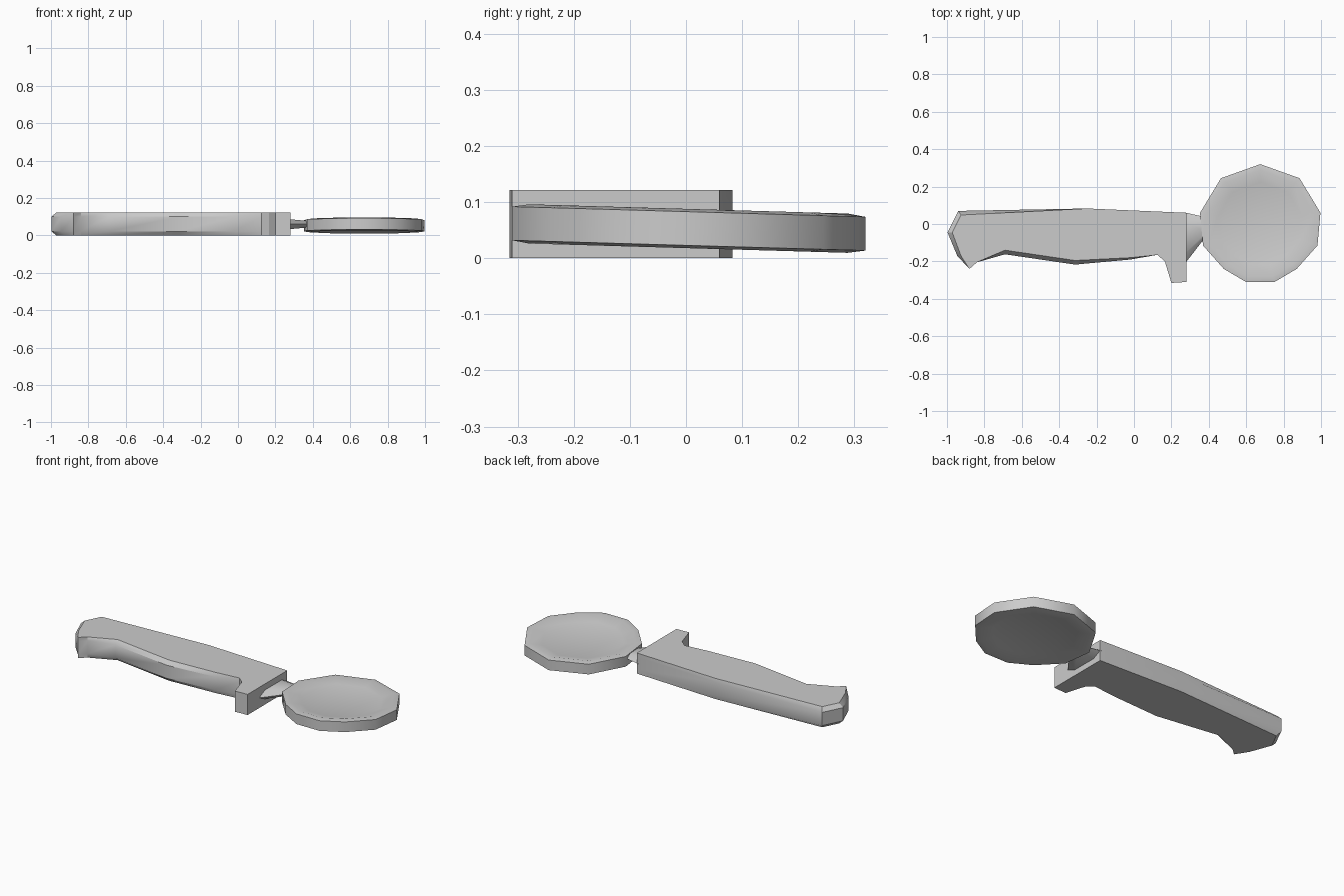
import bpy
import bmesh
import math

default = bpy.data.objects.get("Cube")
if default:
    bpy.data.objects.remove(default, do_unlink=True)

GREY = (0.6, 0.6, 0.6, 1.0)
grey = bpy.data.materials.new("plain grey")
grey.use_nodes = True
grey.diffuse_color = GREY
grey.node_tree.nodes["Principled BSDF"].inputs["Base Color"].default_value = GREY


def loft(name, rings, angle):
    """Skin a stack of equal-length rings, cap both ends, smooth by angle."""
    bm = bmesh.new()
    loops = [[bm.verts.new(p) for p in ring] for ring in rings]
    for a, b in zip(loops, loops[1:]):
        for i in range(len(a)):
            j = (i + 1) % len(a)
            bm.faces.new((a[i], a[j], b[j], b[i]))
    bm.faces.new(loops[0][::-1])
    bm.faces.new(loops[-1])
    bmesh.ops.recalc_face_normals(bm, faces=bm.faces)
    mesh = bpy.data.meshes.new(name)
    bm.to_mesh(mesh)
    bm.free()
    obj = bpy.data.objects.new(name, mesh)
    bpy.context.collection.objects.link(obj)
    mesh.materials.append(grey)
    bpy.ops.object.select_all(action='DESELECT')
    obj.select_set(True)
    bpy.context.view_layer.objects.active = obj
    bpy.ops.object.shade_smooth_by_angle(angle=math.radians(angle))
    return obj


# Handle: outline with the inward step (dx, dy) its top and bottom edges take
handle = [
    (0.28, 0.06, 0, 0), (-0.25, 0.083, 0, 0), (-0.94, 0.07, 0.015, -0.022),
    (-0.997, -0.045, 0.025, 0), (-0.945, -0.17, 0.02, 0), (-0.88, -0.24, 0, 0),
    (-0.84, -0.205, 0, 0), (-0.69, -0.162, 0, 0.022), (-0.315, -0.217, 0, 0.022),
    (-0.02, -0.19, 0, 0.01), (0.125, -0.165, 0, 0), (0.165, -0.2, 0, 0),
    (0.2, -0.315, 0, 0), (0.28, -0.31, 0, 0),
]
H = 0.122
rings = [[(x + dx * k, y + dy * k, z) for x, y, dx, dy in handle]
         for z, k in ((0, 1), (0.022, 0), (H - 0.022, 0), (H, 1))]
loft("handle", rings, 30)


# Neck: a flattened six-sided bar tapering from the handle to the disc
def neck_ring(x, back, front, half):
    mid = 0.06
    inset = 0.2 * (back - front)
    return [(x, back, mid), (x, back - inset, mid + half),
            (x, front + inset, mid + half), (x, front, mid),
            (x, front + inset, mid - half), (x, back - inset, mid - half)]


loft("neck", [neck_ring(0.27, 0.062, -0.215, 0.027),
              neck_ring(0.39, 0.035, -0.06, 0.016)], 50)

# Disc: eleven-sided, mirrored about its own centre line, dished on both faces
half = [(0.21, 0.245), (0.322, 0.06), (0.306, -0.115), (0.195, -0.24), (0.076, -0.31)]
outline = [(0, 0.32)] + half + [(-x, y) for x, y in reversed(half)]
profile = [(0.7, -0.018), (0.9, -0.035), (1, -0.03)]
profile += [(s, -z) for s, z in reversed(profile)]
rings = [[(0.675 + x * s, y * s, z + 0.053 - 0.029 * y * s) for x, y in outline]
         for s, z in profile]
loft("disc", rings, 45)
